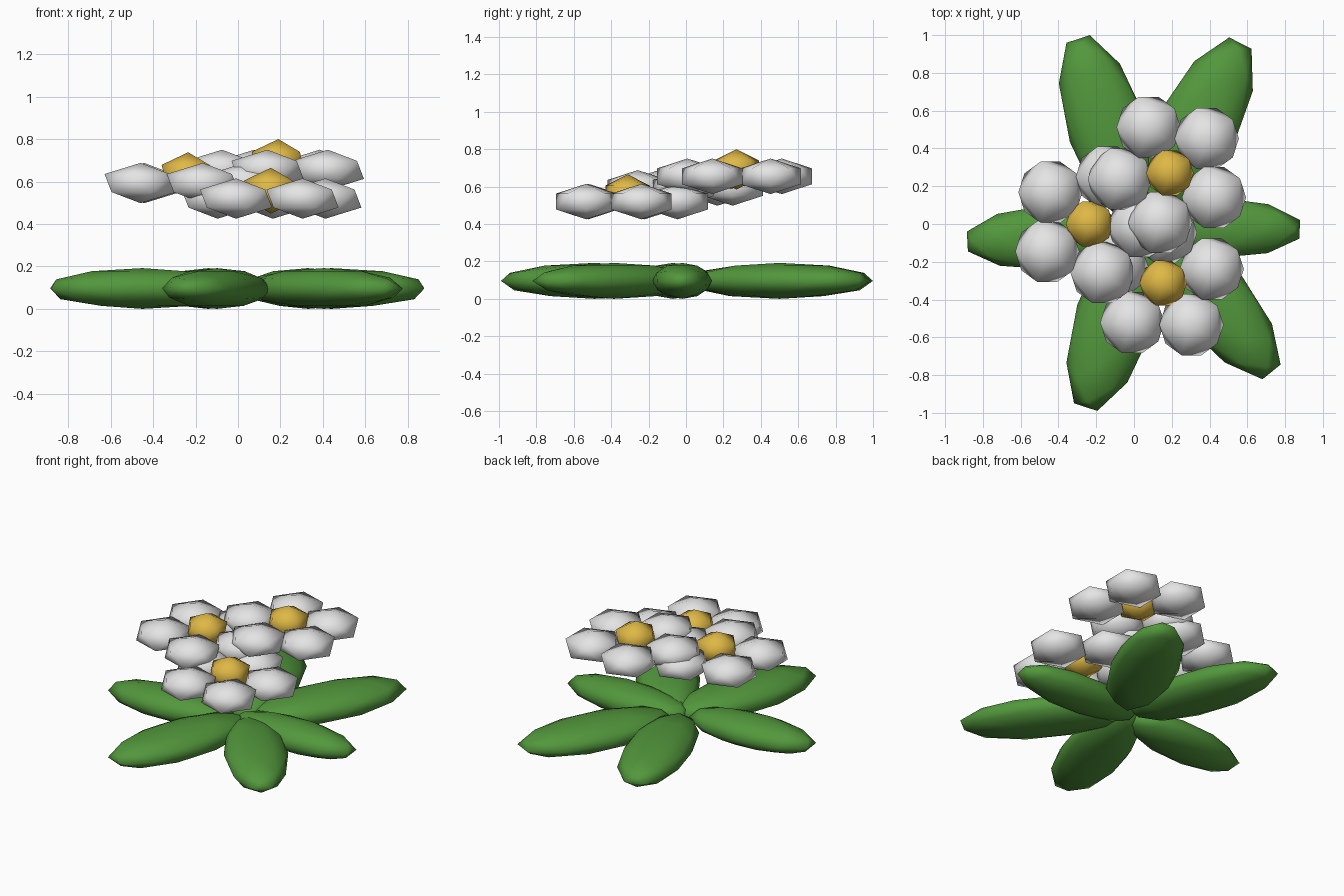
import bpy, math
from math import radians, cos, sin

if "Cube" in bpy.data.objects:
    bpy.data.objects.remove(bpy.data.objects["Cube"])


def mat(name, rgb):
    m = bpy.data.materials.new(name)
    m.diffuse_color = (*rgb, 1)
    m.use_nodes = True
    m.node_tree.nodes["Principled BSDF"].inputs["Base Color"].default_value = m.diffuse_color
    return m


WHITE = mat("petal white", (0.78, 0.78, 0.78))
YELLOW = mat("centre yellow", (0.74, 0.48, 0.06))
GREEN = mat("leaf green", (0.085, 0.31, 0.045))


def blob(name, loc, scale, angle, detail, material):
    """Squashed smooth icosphere."""
    bpy.ops.mesh.primitive_ico_sphere_add(subdivisions=detail, radius=1, location=loc,
                                          rotation=(0, 0, radians(angle)))
    ob = bpy.context.object
    ob.name = name
    ob.scale = scale
    ob.data.materials.append(material)
    bpy.ops.object.shade_smooth()
    bpy.ops.object.transform_apply(location=False, rotation=True, scale=True)
    return ob


# Leaves lying flat around the middle: x, y, angle, half length, half width
leaves = [
    (-0.14, 0.50, 108, 0.53, 0.21),
    (0.33, 0.50, 63, 0.54, 0.215),
    (0.44, -0.02, -1, 0.46, 0.16),
    (0.405, -0.384, -51, 0.54, 0.20),
    (-0.10, -0.49, 252, 0.53, 0.21),
    (-0.45, -0.07, 183, 0.455, 0.17),
]
H = 0.096
for i, (x, y, ang, length, width) in enumerate(leaves):
    blob(f"leaf_{i + 1}", (x, y, H), (length, width, H), ang, 2, GREEN)

# Three blossoms: centre x, y, petal height, angle of first petal
blossoms = [
    (0.19, 0.27, 0.655, 43),
    (-0.235, 0.0, 0.593, -3),
    (0.155, -0.312, 0.52, 16),
]
for i, (x, y, z, start) in enumerate(blossoms):
    blob(f"blossom_{i + 1}_centre", (x, y, z + 0.037), (0.14, 0.14, 0.108), 180, 1, YELLOW)
    for k in range(5):
        a = radians(start + 72 * k)
        blob(f"blossom_{i + 1}_petal_{k + 1}",
             (x + 0.267 * cos(a), y + 0.267 * sin(a), z),
             (0.19, 0.19, 0.095), 180, 1, WHITE)
